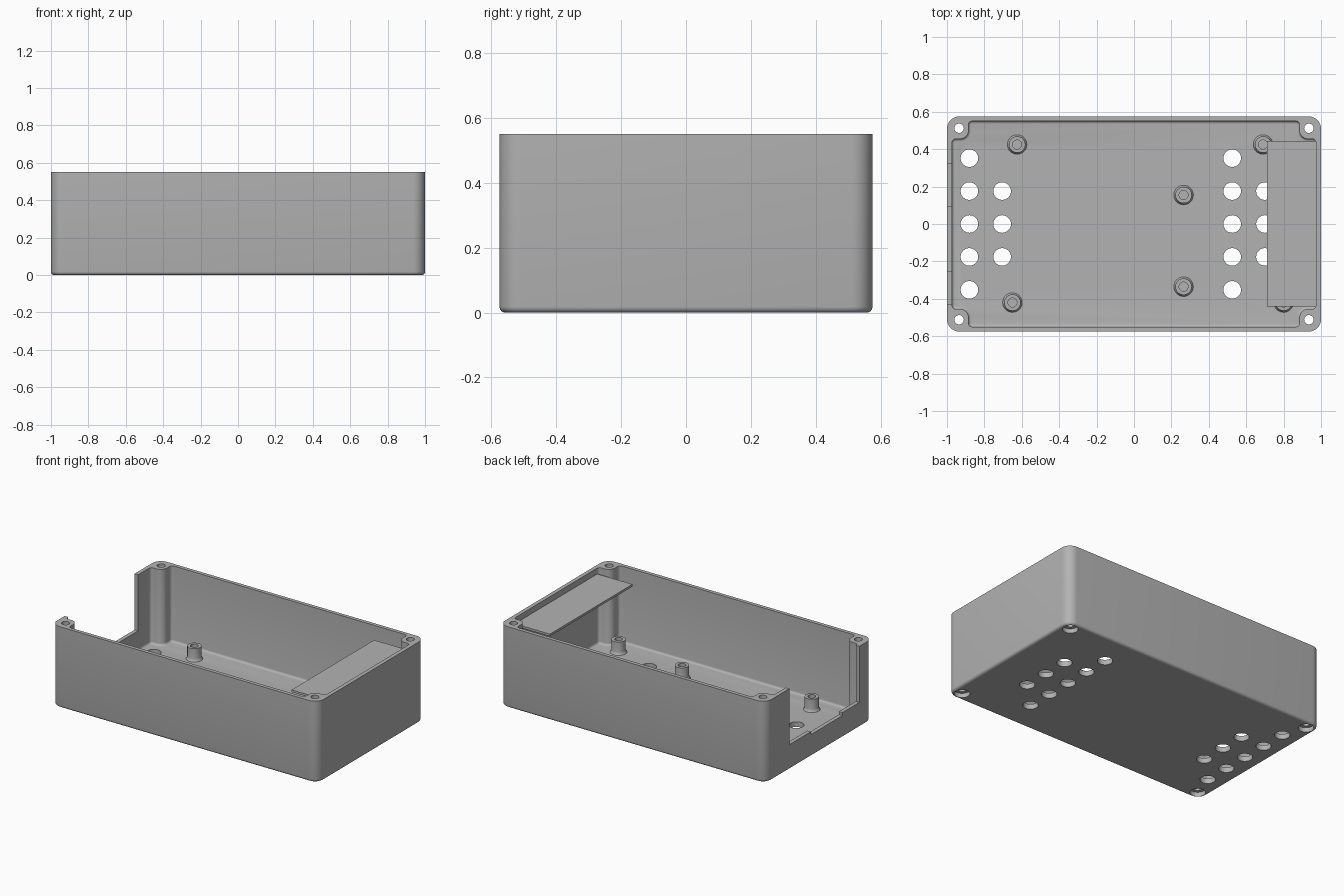
import bpy, bmesh, math
from mathutils import Vector

cube = bpy.data.objects.get("Cube")
if cube:
    bpy.data.objects.remove(cube, do_unlink=True)

HEIGHT, FLOOR = 0.55, 0.035
WALL_X, WALL_Y = 0.973, 0.55

grey = bpy.data.materials.new("grey plastic")
grey.use_nodes = True
grey.diffuse_color = (0.45, 0.45, 0.45, 1)
grey.node_tree.nodes["Principled BSDF"].inputs["Base Color"].default_value = (0.45, 0.45, 0.45, 1)


def make_object(name, bm):
    bmesh.ops.recalc_face_normals(bm, faces=bm.faces[:])
    mesh = bpy.data.meshes.new(name)
    bm.to_mesh(mesh)
    bm.free()
    mesh.materials.append(grey)
    obj = bpy.data.objects.new(name, mesh)
    bpy.context.collection.objects.link(obj)
    return obj


def activate(obj):
    bpy.ops.object.select_all(action='DESELECT')
    obj.select_set(True)
    bpy.context.view_layer.objects.active = obj


def smooth(obj):
    activate(obj)
    bpy.ops.object.shade_smooth_by_angle(angle=math.radians(35))


def rounded(corners, steps=8):
    """Outline of right-angled corners (x, y, radius) turned into arcs."""
    pts = []
    for i, (x, y, r) in enumerate(corners):
        c = Vector((x, y))
        u = (Vector(corners[i - 1][:2]) - c).normalized()
        v = (Vector(corners[(i + 1) % len(corners)][:2]) - c).normalized()
        for k in range(steps + 1):
            t = math.pi / 2 * k / steps
            pts.append(c + r * (u * (1 - math.sin(t)) + v * (1 - math.cos(t))))
    return pts


def prism(name, outline, z0, z1, fillet):
    """Extruded outline with a rounded lower edge."""
    bm = bmesh.new()
    base = bm.faces.new([bm.verts.new((p.x, p.y, z0)) for p in outline])
    rim = list(base.edges)
    ext = bmesh.ops.extrude_face_region(bm, geom=[base], use_keep_orig=True)
    top = [g for g in ext["geom"] if isinstance(g, bmesh.types.BMVert)]
    bmesh.ops.translate(bm, verts=top, vec=(0, 0, z1 - z0))
    bmesh.ops.recalc_face_normals(bm, faces=bm.faces[:])
    bmesh.ops.bevel(bm, geom=rim, offset=fillet, segments=4, profile=0.5, affect='EDGES')
    return make_object(name, bm)


def lathe(bm, x, y, profile, seg=32):
    """Solid of revolution; the profile starts and ends on the axis."""
    rings = []
    for r, z in profile:
        n = seg if r else 1
        rings.append([bm.verts.new((x + r * math.cos(math.tau * i / n),
                                    y + r * math.sin(math.tau * i / n), z)) for i in range(n)])
    for a, b in zip(rings, rings[1:]):
        for i in range(seg):
            j = (i + 1) % seg
            quad = [a[i % len(a)], a[j % len(a)], b[j % len(b)], b[i % len(b)]]
            bm.faces.new(list(dict.fromkeys(quad)))


def add_box(bm, lo, hi):
    verts = bmesh.ops.create_cube(bm, size=1)["verts"]
    for v in verts:
        v.co = [lo[i] if v.co[i] < 0 else hi[i] for i in range(3)]


def subtract(target, cutter):
    cutter.hide_render = True
    mod = target.modifiers.new("cut", 'BOOLEAN')
    mod.operation, mod.solver, mod.object = 'DIFFERENCE', 'EXACT', cutter
    activate(target)
    bpy.ops.object.modifier_apply(modifier=mod.name)
    bpy.data.objects.remove(cutter, do_unlink=True)


# Enclosure body
outer = rounded([(1, -0.575, 0.065), (1, 0.575, 0.065), (-1, 0.575, 0.065), (-1, -0.575, 0.065)])
body = prism("enclosure_body", outer, 0, HEIGHT, 0.018)

# Inner space, leaving a screw pillar in each corner
quarter = [(WALL_X, 0.455, 0.02), (0.885, 0.455, 0.045), (0.885, WALL_Y, 0.02)]
corners = []
for sx, sy in ((1, 1), (-1, 1), (-1, -1), (1, -1)):
    part = [(sx * x, sy * y, r) for x, y, r in quarter]
    corners += part if sx * sy > 0 else part[::-1]
subtract(body, prism("inner_space_cutter", rounded(corners), FLOOR, HEIGHT + 0.1, 0.014))

# Cable opening in the end wall, with a shallow dip in its sill
bm = bmesh.new()
add_box(bm, (-1.1, -0.43, 0.17), (-0.95, 0.32, 0.7))
subtract(body, make_object("opening_cutter", bm))
bm = bmesh.new()
add_box(bm, (-1.1, -0.25, 0.15), (-0.95, 0.09, 0.3))
subtract(body, make_object("sill_cutter", bm))

# Round floor vents and counterbored corner screw holes
bm = bmesh.new()
for x, rows in ((-0.88, 2), (-0.705, 1), (0.525, 2), (0.70, 1)):
    for row in range(-rows, rows + 1):
        lathe(bm, x, row * 0.176, [(0, -0.1), (0.047, -0.1), (0.047, 0.1), (0, 0.1)])
for sx in (-1, 1):
    for sy in (-1, 1):
        lathe(bm, sx * 0.935, sy * 0.512,
              [(0, -0.1), (0.048, -0.1), (0.048, 0.03), (0.025, 0.03), (0.025, 0.7), (0, 0.7)])
subtract(body, make_object("hole_cutter", bm))
smooth(body)

# Board standoffs with blind screw holes
standoffs = [(-0.625, 0.425), (0.69, 0.425), (0.265, 0.155),
             (0.265, -0.335), (-0.65, -0.42), (0.80, -0.42)]
profile = [(0, 0.03), (0.055, 0.03), (0.05, 0.039), (0.046, 0.045), (0.044, 0.055),
           (0.044, 0.122), (0.024, 0.122), (0.024, 0.045), (0, 0.045)]
for i, (x, y) in enumerate(standoffs):
    bm = bmesh.new()
    lathe(bm, x, y, profile)
    smooth(make_object(f"standoff_{i + 1}", bm))

# Thin shelf on the closed end
bm = bmesh.new()
add_box(bm, (0.71, -0.44, 0.495), (0.975, 0.445, 0.51))
make_object("end_shelf", bm)
